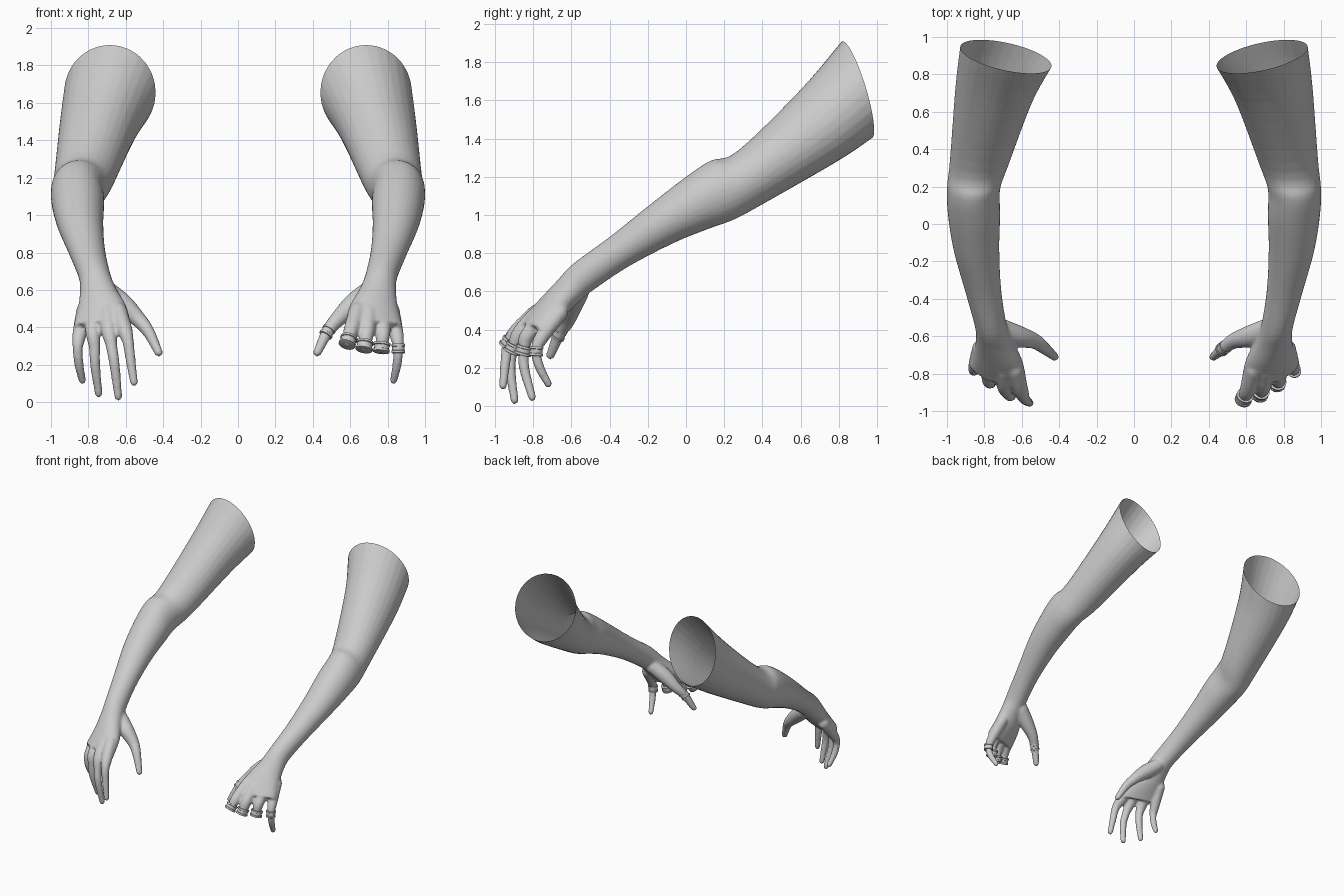
import bpy, bmesh
from math import cos, sin, tau
from mathutils import Vector, Matrix

if "Cube" in bpy.data.objects:
    bpy.data.objects.remove(bpy.data.objects["Cube"])

# Arm sections: outer x, inner x, top (y, z), bottom (y, z), forward skew of the inner side
ARM = [
    (-.93, -.44, .82, 1.91, .97, 1.40, .05),
    (-.955, -.54, .60, 1.655, .80, 1.285, .03),
    (-.985, -.665, .27, 1.335, .40, 1.055, 0),
    (-1.0, -.715, .13, 1.285, .25, .975, 0),
    (-.995, -.715, 0, 1.20, .10, .92, 0),
    (-.965, -.72, -.20, 1.045, -.07, .85, 0),
    (-.905, -.71, -.40, .885, -.30, .73, 0),
    (-.853, -.682, -.59, .745, -.48, .61, 0),
    (-.845, -.65, -.68, .65, -.56, .545, .01),
    (-.855, -.595, -.77, .55, -.65, .46, .03),
    (-.88, -.57, -.86, .435, -.76, .37, .05),
]
# Finger paths: x, y, z, radius from inside the palm to the tip
FINGERS = {
    "index": [(-.64, -.78, .49, .045), (-.607, -.885, .39, .042), (-.588, -.93, .325, .031),
              (-.575, -.945, .23, .027), (-.556, -.958, .105, .021)],
    "middle": [(-.70, -.78, .48, .045), (-.69, -.87, .38, .042), (-.676, -.905, .30, .031),
               (-.66, -.92, .20, .028), (-.64, -.897, .028, .021)],
    "ring_finger": [(-.775, -.73, .47, .045), (-.775, -.83, .37, .040), (-.767, -.85, .29, .030),
                    (-.763, -.845, .19, .027), (-.745, -.805, .045, .021)],
    "little": [(-.82, -.66, .49, .045), (-.848, -.755, .36, .038), (-.857, -.785, .285, .027),
               (-.85, -.765, .20, .025), (-.832, -.72, .115, .020)],
    "thumb": [(-.71, -.56, .60, .055), (-.62, -.60, .525, .058), (-.535, -.625, .445, .043),
              (-.478, -.665, .375, .033), (-.424, -.71, .265, .023)],
}
STUBS = ("index", "middle", "ring_finger")


def smooth_rows(rows, steps):
    """Catmull-Rom interpolation of equal-length rows of numbers."""
    rows = [Vector(r) for r in rows]
    pts = [2 * rows[0] - rows[1]] + rows + [2 * rows[-1] - rows[-2]]
    out = []
    for a, b, c, d in zip(pts, pts[1:], pts[2:], pts[3:]):
        for i in range(steps):
            t = i / steps
            out.append(.5 * (2 * b + (c - a) * t + (2 * a - 5 * b + 4 * c - d) * t * t
                             + (3 * b - a - 3 * c + d) * t ** 3))
    return out + [rows[-1]]


def loft(bm, sections, n):
    """Closed tube through elliptical sections (centre, half axis, half axis)."""
    rings = [[bm.verts.new(c + u * cos(tau * i / n) + v * sin(tau * i / n)) for i in range(n)]
             for c, u, v in sections]
    for r0, r1 in zip(rings, rings[1:]):
        for i in range(n):
            j = (i + 1) % n
            bm.faces.new((r0[i], r0[j], r1[j], r1[i]))
    bm.faces.new(rings[0][::-1])
    bm.faces.new(rings[-1])


def arm_section(r):
    xo, xi, ty, tz, by, bz, skew = r
    return (Vector(((xo + xi) / 2, (ty + by) / 2, (tz + bz) / 2)),
            Vector(((xi - xo) / 2, -skew, 0)),
            Vector((0, (ty - by) / 2, (tz - bz) / 2)))


def add_finger(bm, path):
    rows = smooth_rows(path, 6)
    secs = []
    for i, r in enumerate(rows):
        a, b = rows[max(i - 1, 0)], rows[min(i + 1, len(rows) - 1)]
        d = Vector((b - a)[:3]).normalized()
        u = d.cross(Vector((0, 1, .3))).normalized()
        secs.append((Vector(r[:3]), u * r[3], d.cross(u) * r[3]))
    loft(bm, secs, 16)
    for end in (rows[0], rows[-1]):
        bmesh.ops.create_icosphere(bm, subdivisions=2, radius=end[3],
                                   matrix=Matrix.Translation(end[:3]))


def make_object(name, bm):
    bmesh.ops.recalc_face_normals(bm, faces=bm.faces)
    me = bpy.data.meshes.new(name)
    bm.to_mesh(me)
    bm.free()
    ob = bpy.data.objects.new(name, me)
    bpy.context.collection.objects.link(ob)
    return ob


def build_arm(name, side, cut_fingers=()):
    bm = bmesh.new()
    first, second = Vector(ARM[0]), Vector(ARM[1])
    extended = [first + (first - second) * .3] + ARM
    loft(bm, [arm_section(r) for r in smooth_rows(extended, 5)], 28)
    for key, path in FINGERS.items():
        add_finger(bm, path[:3] if key in cut_fingers else path)
    ob = make_object(name, bm)
    # Fuse palm and fingers into one skin
    m = ob.modifiers.new("fuse", 'REMESH')
    m.mode, m.voxel_size = 'VOXEL', .009
    m = ob.modifiers.new("soften", 'SMOOTH')
    m.factor, m.iterations = .5, 6
    deps = bpy.context.evaluated_depsgraph_get()
    skin = bpy.data.meshes.new_from_object(ob.evaluated_get(deps))
    ob.modifiers.clear()
    # Slice the shoulder end open
    bm = bmesh.new()
    bm.from_mesh(skin)
    c, u, v = arm_section(ARM[0])
    n = u.cross(v).normalized()
    if n.y < 0:
        n = -n
    bmesh.ops.bisect_plane(bm, geom=bm.verts[:] + bm.edges[:] + bm.faces[:],
                           plane_co=c, plane_no=n, clear_outer=True)
    if side > 0:
        bmesh.ops.scale(bm, vec=(-1, 1, 1), verts=bm.verts)
        bmesh.ops.reverse_faces(bm, faces=bm.faces)
    for f in bm.faces:
        f.smooth = True
    bm.to_mesh(skin)
    bm.free()
    ob.data = skin


def build_band(key):
    """Flanged collar around a finger of the right hand."""
    path = FINGERS[key]
    i = 3 if key == "thumb" else 2
    p, q, w = (Vector((-path[k][0], *path[k][1:3])) for k in (i, i - 1, i + 1))
    d = (p - q).normalized()
    if key not in STUBS:
        d = (w - q).normalized()
    r = .046 if key in STUBS else .037
    rot = d.to_track_quat('Z', 'Y')
    profile = [(r * .9, -.026), (r, -.026), (r, -.014), (r * .9, -.012),
               (r * .9, .008), (r, .010), (r, .022), (r * .9, .024)]
    bm = bmesh.new()
    loft(bm, [(p + d * z, rot @ Vector((rad, 0, 0)), rot @ Vector((0, rad, 0)))
              for rad, z in profile], 20)
    ob = make_object(key + "_band", bm)
    bpy.ops.object.select_all(action='DESELECT')
    ob.select_set(True)
    bpy.context.view_layer.objects.active = ob
    bpy.ops.object.shade_smooth_by_angle()


build_arm("whole_arm", -1)
build_arm("banded_arm", 1, STUBS)
for finger in FINGERS:
    build_band(finger)
